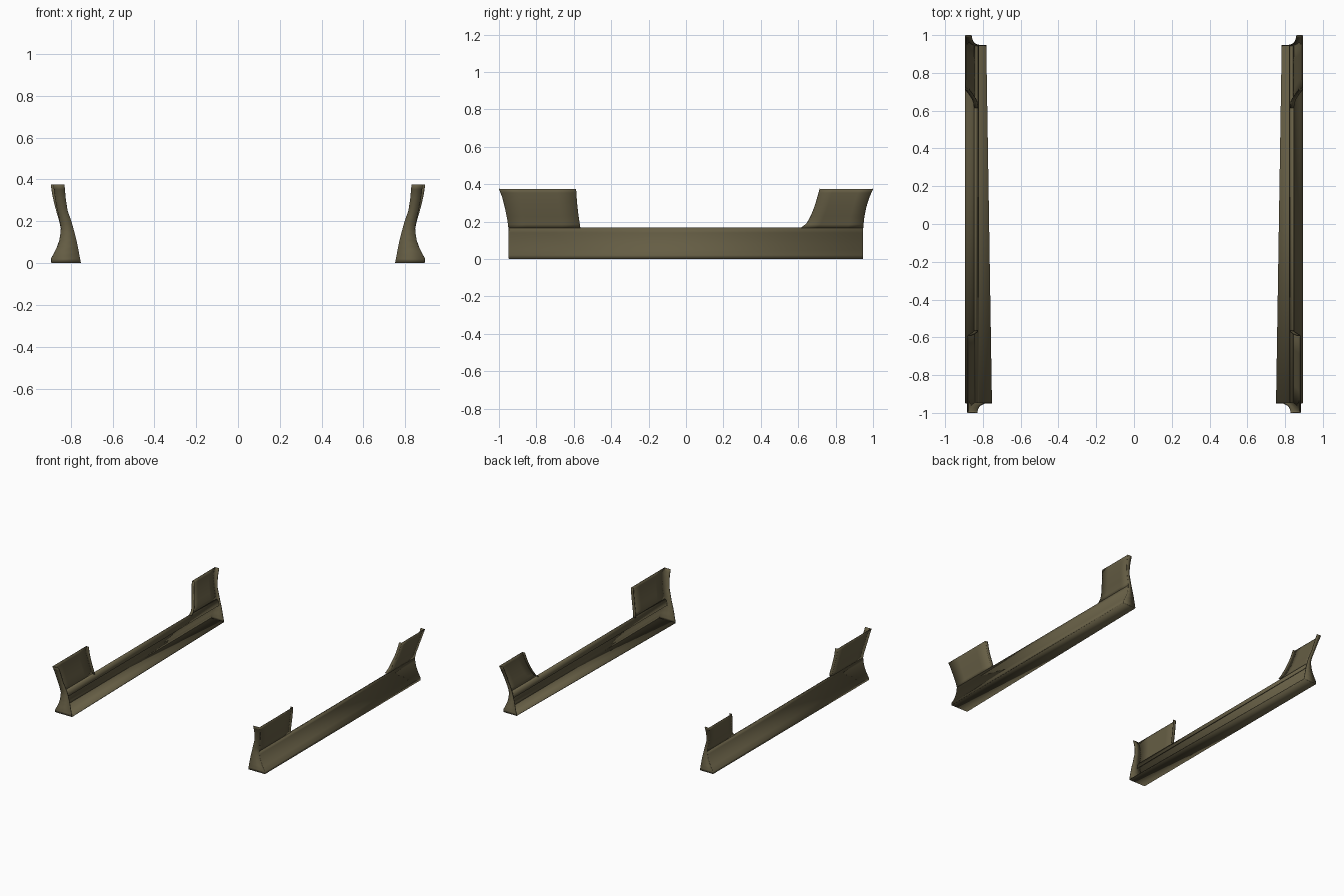
import bpy
import math

cube = bpy.data.objects.get("Cube")
if cube:
    bpy.data.objects.remove(cube)

olive = bpy.data.materials.new("olive brown")
olive.use_nodes = True
COLOUR = (0.13, 0.11, 0.058, 1)
olive.diffuse_color = COLOUR
olive.node_tree.nodes["Principled BSDF"].inputs["Base Color"].default_value = COLOUR


def lerp(a, b, t):
    return a + (b - a) * t


def sample(curve, z):
    """Value at height z on a list of (value, z) points."""
    for (a, z0), (b, z1) in zip(curve, curve[1:]):
        if z <= z1:
            return lerp(a, b, max(0, (z - z0) / (z1 - z0)))
    return curve[-1][0]


def sheet(name, rows, thickness=0.005):
    """Thin panel through a grid of points, mirrored to the other side."""
    n = len(rows[0])
    verts = [p for row in rows for p in row]
    faces = [(i * n + j, i * n + j + 1, (i + 1) * n + j + 1, (i + 1) * n + j)
             for i in range(len(rows) - 1) for j in range(n - 1)]
    mesh = bpy.data.meshes.new(name)
    mesh.from_pydata(verts, [], faces)
    mesh.materials.append(olive)
    obj = bpy.data.objects.new(name, mesh)
    bpy.context.collection.objects.link(obj)
    bpy.ops.object.select_all(action='DESELECT')
    obj.select_set(True)
    bpy.context.view_layer.objects.active = obj
    bpy.ops.object.shade_smooth_by_angle(angle=math.radians(35))
    solid = obj.modifiers.new("thickness", 'SOLIDIFY')
    solid.thickness = thickness
    solid.offset = 0
    mirror = obj.modifiers.new("mirror", 'MIRROR')
    mirror.use_axis = (True, False, False)
    return obj


# Section curves as (x, z), edge curves as (y, z)
SILL_TOP, FIN_TOP = 0.165, 0.375
sill_curve = [(0.893, 0.003), (0.893, 0.02), (0.876, 0.05), (0.862, 0.08),
              (0.852, 0.11), (0.847, 0.14), (0.845, SILL_TOP)]
fin_curve = [(0.845, SILL_TOP), (0.852, 0.2), (0.867, 0.25), (0.88, 0.3),
             (0.888, 0.34), (0.893, FIN_TOP)]
inner_curve = [(0.752, 0.003), (0.77, 0.1), (0.787, SILL_TOP), (0.797, 0.2),
               (0.815, 0.25), (0.824, 0.31), (0.83, FIN_TOP)]
front_end = [(-0.947, SILL_TOP), (-0.953, 0.21), (-0.965, 0.27),
             (-0.98, 0.33), (-0.998, FIN_TOP)]
front_fin_back = [(-0.567, SILL_TOP), (-0.577, 0.23), (-0.585, 0.3), (-0.59, FIN_TOP)]
rear_fin_front = [(0.615, SILL_TOP), (0.64, 0.18), (0.665, 0.22),
                  (0.69, 0.28), (0.717, FIN_TOP)]
rear_end = [(0.945, SILL_TOP), (0.95, 0.22), (0.962, 0.28),
            (0.978, 0.33), (0.998, FIN_TOP)]
sill_heights = [z for _, z in sill_curve]
fin_heights = [lerp(SILL_TOP, FIN_TOP, i / 10) for i in range(11)]


def outer_x(y, z):
    """Outer skin; the front fin flares a little less than the rear one."""
    if z <= SILL_TOP:
        return sample(sill_curve, z)
    flare = 1.0 if y > 0 else 0.75
    return lerp(0.845, sample(fin_curve, z), flare)


# Concave outer sill and its inward-folded upper lip
sheet("sill_panel", [[(x, -0.947, z), (x, 0.945, z)] for x, z in sill_curve])
sheet("sill_lip", [[(x, -0.947, z), (x, 0.945, z)]
                   for x, z in [(0.845, SILL_TOP), (0.832, 0.157), (0.823, 0.12)]])

# Floor plate, narrowing to the rear
sheet("floor_plate", [[(0.893, -0.947, 0.003), (0.752, -0.947, 0.003)],
                      [(0.893, 0.945, 0.003), (0.782, 0.945, 0.003)]])

# Upright fins with folded edges
for name, start, end, fold in (("front_fin", front_end, front_fin_back, front_fin_back),
                               ("rear_fin", rear_fin_front, rear_end, rear_fin_front)):
    rows, fold_rows = [], []
    for z in fin_heights:
        ys = [lerp(sample(start, z), sample(end, z), t / 4) for t in range(5)]
        rows.append([(outer_x(y, z), y, z) for y in ys])
        y = sample(fold, z)
        x = outer_x(y, z)
        fold_rows.append([(x, y, z), (x - 0.02, y, z)])
    sheet(name, rows)
    sheet(name + "_fold", fold_rows)

# Full-height plates closing both ends
for name, edge, shift in (("front_end_plate", front_end, 0.0),
                          ("rear_end_plate", rear_end, 0.03)):
    rows = []
    for z in sill_heights + fin_heights[1:]:
        y = sample(edge, z)
        rows.append([(outer_x(y, z), y, z), (sample(inner_curve, z) + shift, y, z)])
    sheet(name, rows)
